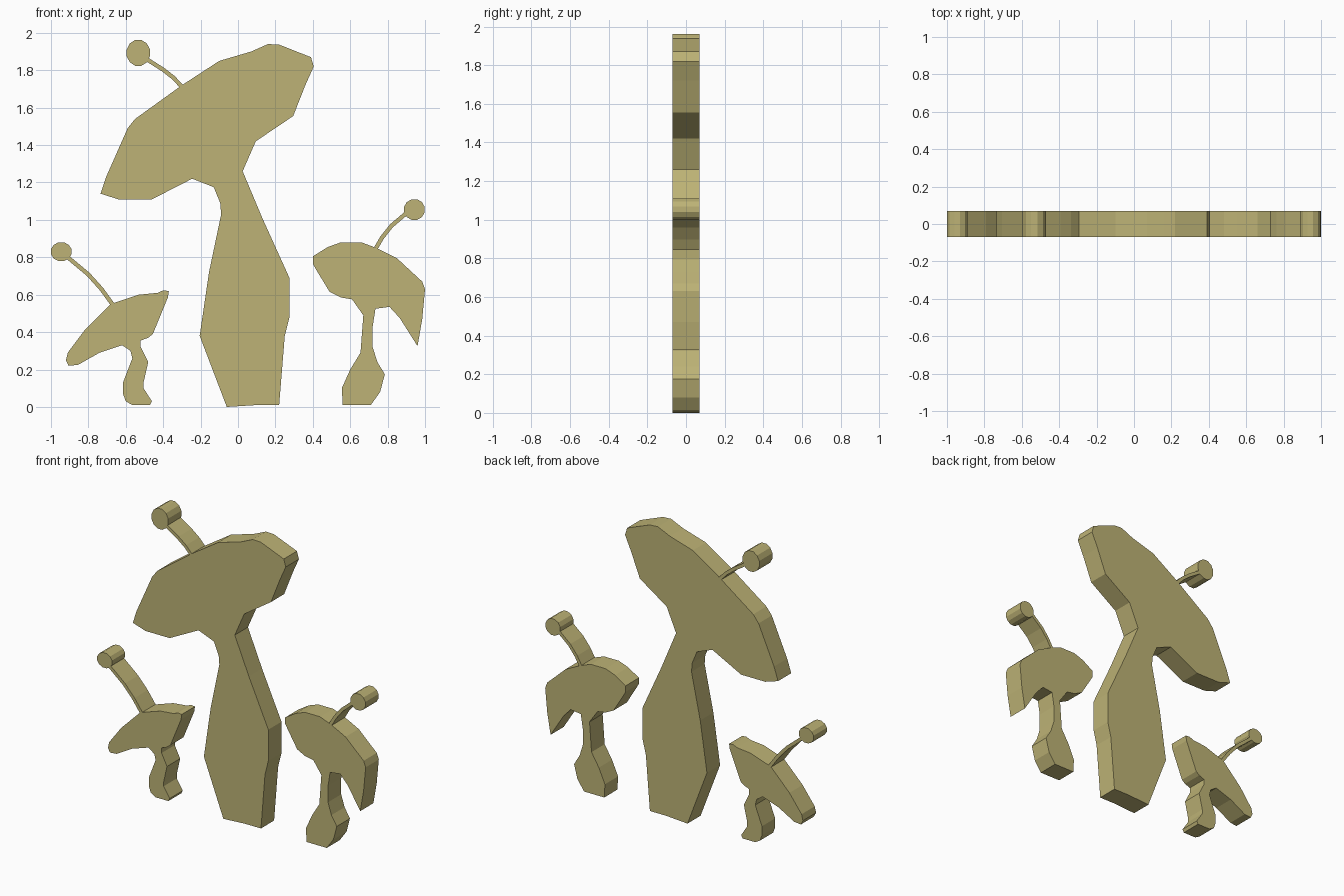
import bpy, bmesh, math
from mathutils import Vector

HALF = 0.07  # half thickness of the flat cut-out

mat = bpy.data.materials.new("khaki")
mat.diffuse_color = (0.51, 0.45, 0.18, 1)


def slab(name, outline):
    """Extrude a closed x-z outline through the full thickness."""
    bm = bmesh.new()
    face = bm.faces.new([bm.verts.new((x, -HALF, z)) for x, z in outline])
    ext = bmesh.ops.extrude_face_region(bm, geom=[face], use_keep_orig=True)
    moved = [g for g in ext["geom"] if isinstance(g, bmesh.types.BMVert)]
    bmesh.ops.translate(bm, verts=moved, vec=(0, 2 * HALF, 0))
    bmesh.ops.recalc_face_normals(bm, faces=bm.faces)
    mesh = bpy.data.meshes.new(name)
    bm.to_mesh(mesh)
    bm.free()
    mesh.materials.append(mat)
    obj = bpy.data.objects.new(name, mesh)
    bpy.context.collection.objects.link(obj)
    return obj


def strip(name, path, width):
    """Thin bent stalk following a path."""
    pts = [Vector(p) for p in path]
    left, right = [], []
    for i, p in enumerate(pts):
        d = (pts[min(i + 1, len(pts) - 1)] - pts[max(i - 1, 0)]).normalized()
        n = Vector((-d.y, d.x)) * width / 2
        left.append(p + n)
        right.append(p - n)
    slab(name, left + right[::-1])


def disc(name, x, z, rx, rz, sides=12):
    ring = [2 * math.pi * (i + 0.5) / sides for i in range(sides)]
    k = 1 / math.cos(math.pi / sides)
    slab(name, [(x + k * rx * math.cos(a), z + k * rz * math.sin(a)) for a in ring])


# Large mushroom: stem and tilted cap in one outline
large = [
    (-0.06, 0), (-0.205, 0.38), (-0.155, 0.72), (-0.09, 1.03), (-0.095, 1.09),
    (-0.13, 1.175), (-0.245, 1.22), (-0.46, 1.11), (-0.64, 1.11), (-0.735, 1.14),
    (-0.705, 1.23), (-0.59, 1.49), (-0.55, 1.54), (-0.30, 1.72), (-0.10, 1.85),
    (0.07, 1.90), (0.16, 1.94), (0.22, 1.937), (0.39, 1.87), (0.405, 1.82),
    (0.36, 1.72), (0.295, 1.555), (0.095, 1.42), (0.025, 1.26), (0.13, 1.01),
    (0.275, 0.69), (0.275, 0.48), (0.25, 0.38), (0.22, 0.01), (0.10, 0.01)]
slab("large_mushroom", large)
strip("large_stalk", [(-0.30, 1.712), (-0.345, 1.76), (-0.40, 1.803), (-0.485, 1.857)], 0.022)
disc("large_stalk_tip", -0.533, 1.893, 0.062, 0.069)

# Small left mushroom
left_small = [
    (-0.565, 0.01), (-0.60, 0.03), (-0.615, 0.07), (-0.615, 0.13), (-0.565, 0.26),
    (-0.575, 0.30), (-0.62, 0.33), (-0.74, 0.29), (-0.855, 0.225), (-0.905, 0.22),
    (-0.92, 0.25), (-0.91, 0.29), (-0.82, 0.41), (-0.68, 0.55), (-0.53, 0.60),
    (-0.43, 0.61), (-0.40, 0.623), (-0.37, 0.62), (-0.375, 0.585), (-0.455, 0.39),
    (-0.48, 0.37), (-0.52, 0.355), (-0.52, 0.32), (-0.48, 0.24), (-0.505, 0.13),
    (-0.505, 0.10), (-0.46, 0.03), (-0.47, 0.01)]
slab("left_mushroom", left_small)
strip("left_stalk", [(-0.672, 0.55), (-0.73, 0.63), (-0.80, 0.708), (-0.91, 0.80)], 0.022)
disc("left_stalk_tip", -0.945, 0.83, 0.055, 0.05)

# Small right mushroom
right_small = [
    (0.56, 0.01), (0.555, 0.10), (0.60, 0.20), (0.655, 0.29), (0.67, 0.49),
    (0.61, 0.575), (0.55, 0.585), (0.49, 0.615), (0.42, 0.73), (0.40, 0.765),
    (0.40, 0.805), (0.48, 0.855), (0.55, 0.88), (0.66, 0.88), (0.74, 0.85),
    (0.85, 0.795), (0.92, 0.73), (0.985, 0.67), (1.0, 0.63), (0.985, 0.47),
    (0.96, 0.325), (0.865, 0.475), (0.81, 0.535), (0.735, 0.525), (0.72, 0.43),
    (0.72, 0.32), (0.745, 0.24), (0.785, 0.175), (0.76, 0.08), (0.71, 0.01)]
slab("right_mushroom", right_small)
strip("right_stalk", [(0.738, 0.85), (0.77, 0.905), (0.82, 0.968), (0.90, 1.036)], 0.022)
disc("right_stalk_tip", 0.943, 1.055, 0.055, 0.055)
